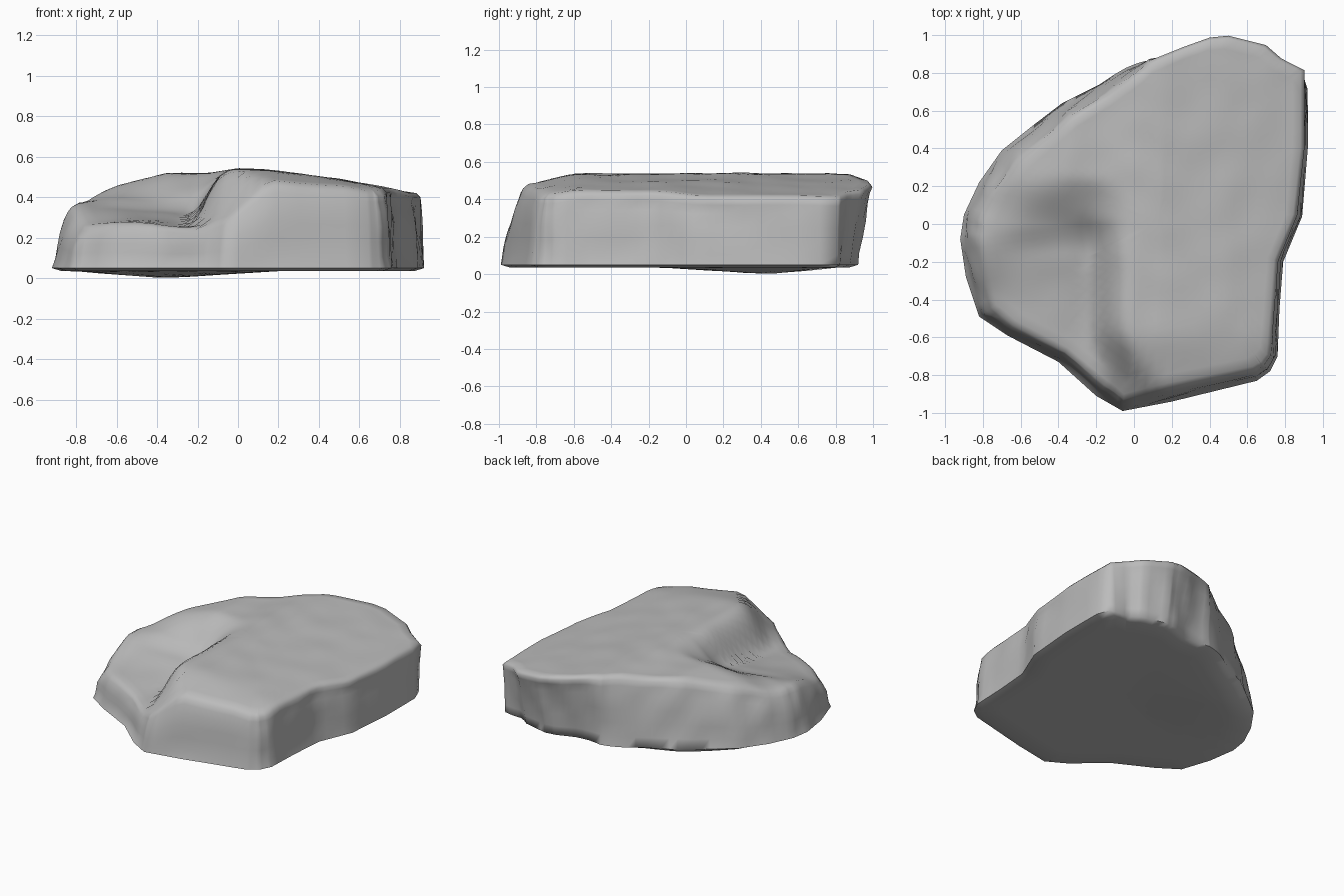
import bpy, bmesh
from mathutils import Vector, noise

start_cube = bpy.data.objects.get("Cube")
if start_cube:
    bpy.data.objects.remove(start_cube, do_unlink=True)

# Widest outline of the slab, counterclockwise: x, y, inset at the top rim
OUTLINE = [
    (.92, .82, .02), (.78, .88, 0), (.7, .95, 0), (.5, 1, 0),
    (.4, .99, 0), (.26, .94, 0), (.07, .91, .05), (0, .86, .06),
    (-.18, .74, .07), (-.38, .64, .09), (-.55, .51, .1), (-.7, .39, .11),
    (-.82, .22, .1), (-.9, .05, .1), (-.92, -.08, .11), (-.89, -.28, .11),
    (-.82, -.49, .09), (-.67, -.59, .07), (-.4, -.73, .07), (-.2, -.91, .08),
    (-.06, -.99, .07), (.2, -.94, .08), (.65, -.83, .06), (.72, -.78, .05),
    (.76, -.7, .04), (.77, -.45, .03), (.79, -.2, .03), (.89, .04, .03),
    (.92, .4, .02)]
CREST = [(-1, .31), (-.8, .37), (-.6, .455), (-.35, .515), (-.15, .515),
         (0, .535), (.15, .53), (.5, .485), (.9, .41), (1.1, .39)]
SPLIT = 4
TOP_RINGS = 18
CENTRE = Vector((.12, .02))


def smooth(a, b, value):
    t = min(1, max(0, (value - a) / (b - a)))
    return t * t * (3 - 2 * t)


def interpolate(points, value):
    for (xa, za), (xb, zb) in zip(points, points[1:]):
        if value <= xb:
            return za + (zb - za) * (value - xa) / (xb - xa)
    return points[-1][1]


def lump(x, y, z, size, amount):
    return noise.noise(Vector((x, y, z)) * size) * amount


def top_height(x, y):
    """High plateau with a lower terrace broken out of the front corner."""
    front = smooth(-.55, -.95, y)
    high = interpolate(CREST, x) - .06 * front
    corner = smooth(-.5, -.85, x) * smooth(-.1, -.45, y)
    low = .25 - .08 * (x + .22) + .07 * smooth(-.6, 0, y) - .06 * corner
    wobble = lump(x, y, 2, 4, .06)
    step = smooth(-.24 + .1 * front, .17 * front - .02, x + wobble)
    ridge = smooth(-.17, .27, y + wobble)
    blend = 1 - (1 - step) * (1 - ridge)
    return min(low, high) * (1 - blend) + high * blend + lump(x, y, 0, 5, .008)


def bottom_height(x, y):
    """Flat underside with one shallow low point."""
    distance = (Vector((x, y)) - Vector((-.35, .42))).length
    return .035 - .035 * max(0, 1 - distance / .55)


# Subdivide the outline and find its inward directions
path = []
for a, b in zip(OUTLINE, OUTLINE[1:] + OUTLINE[:1]):
    path += [Vector(a).lerp(Vector(b), i / SPLIT) for i in range(SPLIT)]
count = len(path)
inward = []
for i in range(count):
    tangent = path[(i + SPLIT) % count] - path[i - SPLIT]
    inward.append(Vector((-tangent.y, tangent.x)).normalized())

bm = bmesh.new()


def add_ring(place):
    return [bm.verts.new(place(i)) for i in range(count)]


def side_point(i, level):
    """Point on the side wall; level runs from the foot to the top rim."""
    p, n = path[i], inward[i]
    rim = p.xy + n * p.z
    top = top_height(rim.x, rim.y)
    overhang = .08 * smooth(.7, .95, p.y) * smooth(-.1, .2, p.x)
    if level < 0:
        inset, z = overhang + .05, bottom_height(p.x, p.y)
    else:
        inset = overhang * (1 - level) + p.z * (.5 * level + .5 * level ** 5)
        z = .05 + (top - .05) * level
    if 0 < level < .9:
        inset += abs(lump(p.x, p.y, z, 4, .03))
    spot = p.xy + n * inset
    return Vector((spot.x, spot.y, z))


def top_point(i, t):
    spot = (path[i].xy + inward[i] * (path[i].z + .02)).lerp(CENTRE, t)
    return Vector((spot.x, spot.y, top_height(spot.x, spot.y) + .004))


def base_point(i, t):
    p = side_point(i, -1).xy.lerp(CENTRE, t)
    return Vector((p.x, p.y, bottom_height(p.x, p.y)))


# Stack underside, side wall and top as one closed skin
rings = [add_ring(lambda i: base_point(i, t)) for t in (.9, .7, .5, .3, .15)]
rings += [add_ring(lambda i: side_point(i, level))
          for level in (-1, 0, .15, .35, .55, .75, .88, .96)]
rings += [add_ring(lambda i: top_point(i, k / TOP_RINGS))
          for k in range(TOP_RINGS)]
for lower, upper in zip(rings, rings[1:]):
    for i in range(count):
        j = (i + 1) % count
        bm.faces.new((lower[i], lower[j], upper[j], upper[i]))
bm.faces.new(list(reversed(rings[0])))
bm.faces.new(rings[-1])
bmesh.ops.recalc_face_normals(bm, faces=bm.faces)

mesh = bpy.data.meshes.new("rock_slab")
bm.to_mesh(mesh)
bm.free()
rock = bpy.data.objects.new("rock_slab", mesh)
bpy.context.collection.objects.link(rock)

# Plain grey stone
stone = bpy.data.materials.new("grey_stone")
stone.use_nodes = True
colour = (.5, .5, .5, 1)
stone.diffuse_color = colour
stone.node_tree.nodes["Principled BSDF"].inputs["Base Color"].default_value = colour
mesh.materials.append(stone)

# Smooth shading with crisp breaks
bpy.context.view_layer.objects.active = rock
rock.select_set(True)
bpy.ops.object.shade_smooth_by_angle(angle=1.2)
